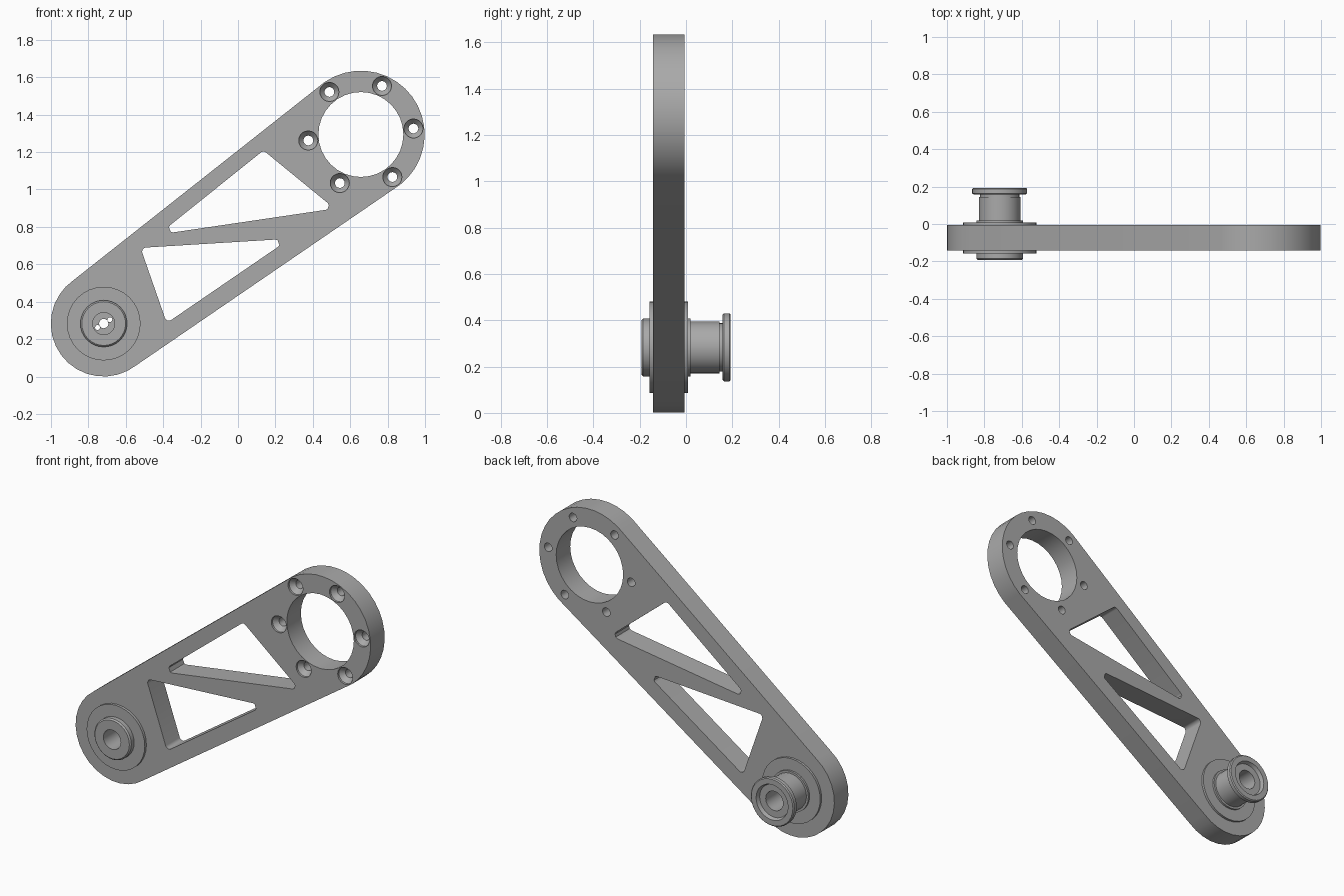
import bpy, bmesh, math
from mathutils import Vector

if "Cube" in bpy.data.objects:
    bpy.data.objects.remove(bpy.data.objects["Cube"])

grey = bpy.data.materials.new("machined grey")
grey.diffuse_color = (0.40, 0.40, 0.40, 1)
grey.use_nodes = True
grey.node_tree.nodes["Principled BSDF"].inputs["Base Color"].default_value = grey.diffuse_color

BIG, BIG_R = Vector((0.657, 1.294)), 0.341
HUB, HUB_R = Vector((-0.718, 0.283)), 0.283
FRONT, BACK = -0.142, -0.006


def finish(name, bm):
    bmesh.ops.recalc_face_normals(bm, faces=bm.faces)
    mesh = bpy.data.meshes.new(name)
    bm.to_mesh(mesh)
    bm.free()
    mesh.materials.append(grey)
    ob = bpy.data.objects.new(name, mesh)
    bpy.context.collection.objects.link(ob)
    return ob


def prism(name, pts, y0, y1):
    """Extrude an x-z outline along y."""
    bm = bmesh.new()
    face = bm.faces.new([bm.verts.new((p[0], y0, p[1])) for p in pts])
    new = bmesh.ops.extrude_face_region(bm, geom=[face])["geom"]
    bmesh.ops.translate(bm, vec=(0, y1 - y0, 0),
                        verts=[v for v in new if isinstance(v, bmesh.types.BMVert)])
    return finish(name, bm)


def lathe(name, profile, centre, n=32):
    """Spin a closed (radius, y) profile round a y axis; radius 0 makes a pole."""
    bm = bmesh.new()
    rings = []
    for r, y in profile:
        if r == 0:
            rings.append([bm.verts.new((centre.x, y, centre.y))] * n)
        else:
            rings.append([bm.verts.new((centre.x + r * math.cos(2 * math.pi * i / n), y,
                                        centre.y + r * math.sin(2 * math.pi * i / n)))
                          for i in range(n)])
    for k, a in enumerate(rings):
        b = rings[(k + 1) % len(rings)]
        for i in range(n):
            j = (i + 1) % n
            quad = list(dict.fromkeys((a[i], a[j], b[j], b[i])))
            if len(quad) > 2:
                bm.faces.new(quad)
    return finish(name, bm)


def arc(c, r, a0, a1, n):
    return [c + r * Vector((math.cos(a0 + (a1 - a0) * i / n),
                            math.sin(a0 + (a1 - a0) * i / n))) for i in range(n + 1)]


def rounded(corners, r, n=5):
    """Polygon with filleted corners."""
    out = []
    for i, c in enumerate(corners):
        p = Vector(c)
        u = (Vector(corners[i - 1]) - p).normalized()
        v = (Vector(corners[(i + 1) % len(corners)]) - p).normalized()
        half = u.angle(v) / 2
        mid = p + (u + v).normalized() * r / math.sin(half)
        t = r / math.tan(half)
        s, e = p + u * t - mid, p + v * t - mid
        for k in range(n + 1):
            out.append(mid + (s.lerp(e, k / n)).normalized() * r)
    return out


def cut(target, cutters):
    for c in cutters:
        m = target.modifiers.new("cut", "BOOLEAN")
        m.object, m.operation, m.solver = c, "DIFFERENCE", "EXACT"
    bpy.context.view_layer.objects.active = target
    for m in list(target.modifiers):
        bpy.ops.object.modifier_apply(modifier=m.name)
    for c in cutters:
        bpy.data.objects.remove(c)


def smooth(ob):
    bpy.ops.object.select_all(action="DESELECT")
    ob.select_set(True)
    bpy.context.view_layer.objects.active = ob
    bpy.ops.object.shade_smooth_by_angle(angle=math.radians(30))


# Arm plate: two round ends joined by tangent lines
d = BIG - HUB
axis = math.atan2(d.y, d.x)
off = math.acos((HUB_R - BIG_R) / d.length)
outline = (arc(BIG, BIG_R, axis - math.pi + off, axis + math.pi - off, 18)
           + arc(HUB, HUB_R, axis + math.pi - off, axis + math.pi + off, 16))
arm = prism("arm_plate", outline, FRONT, BACK)

# Large bore, truss windows and hub seat
cutters = [
    prism("bore_cutter", arc(BIG, 0.227, 0, math.tau * 31 / 32, 31), -0.3, 0.2),
    prism("upper_window_cutter",
          rounded([(0.136, 1.209), (0.516, 0.898), (-0.425, 0.759)], 0.022), -0.3, 0.2),
    prism("lower_window_cutter",
          rounded([(-0.521, 0.688), (0.278, 0.737), (-0.381, 0.286)], 0.022), -0.3, 0.2),
    prism("hub_seat_cutter", arc(HUB, 0.11, 0, math.tau * 31 / 32, 31), -0.3, 0.2),
]
# Six countersunk bolt holes
for k in range(6):
    a = math.radians(6.5 + 60 * k)
    c = BIG + 0.283 * Vector((math.cos(a), math.sin(a)))
    cutters.append(lathe("bolt_cutter", [(0, -0.2), (0.051, -0.2), (0.051, FRONT + 0.012),
                                         (0.026, FRONT + 0.04), (0.026, 0.1), (0, 0.1)], c, 20))
cut(arm, cutters)
smooth(arm)

# Hub: front boss, two clamping flanges, shaft, groove and rear collar
hub = lathe("hub", [
    (0.059, -0.193), (0.117, -0.193), (0.125, -0.185), (0.125, -0.158),
    (0.197, -0.158), (0.197, FRONT), (0.11, FRONT), (0.11, BACK), (0.197, BACK),
    (0.197, 0.008), (0.125, 0.008), (0.125, 0.02), (0.112, 0.02), (0.112, 0.145),
    (0.105, 0.145), (0.105, 0.158), (0.140, 0.158), (0.147, 0.164), (0.147, 0.187),
    (0.141, 0.193), (0.108, 0.193), (0.100, 0.170), (0.059, 0.170),
    (0.059, 0.02), (0, 0.02), (0, -0.02), (0.059, -0.02)], HUB)
# Web holes inside the hub bore
pins = [(0, 0, 0.025), (-0.033, -0.021, 0.013), (0.033, 0.021, 0.013)]
cut(hub, [lathe("pin_cutter", [(0, -0.1), (r, -0.1), (r, 0.1), (0, 0.1)],
                HUB + Vector((x, z)), 16) for x, z, r in pins])
smooth(hub)
